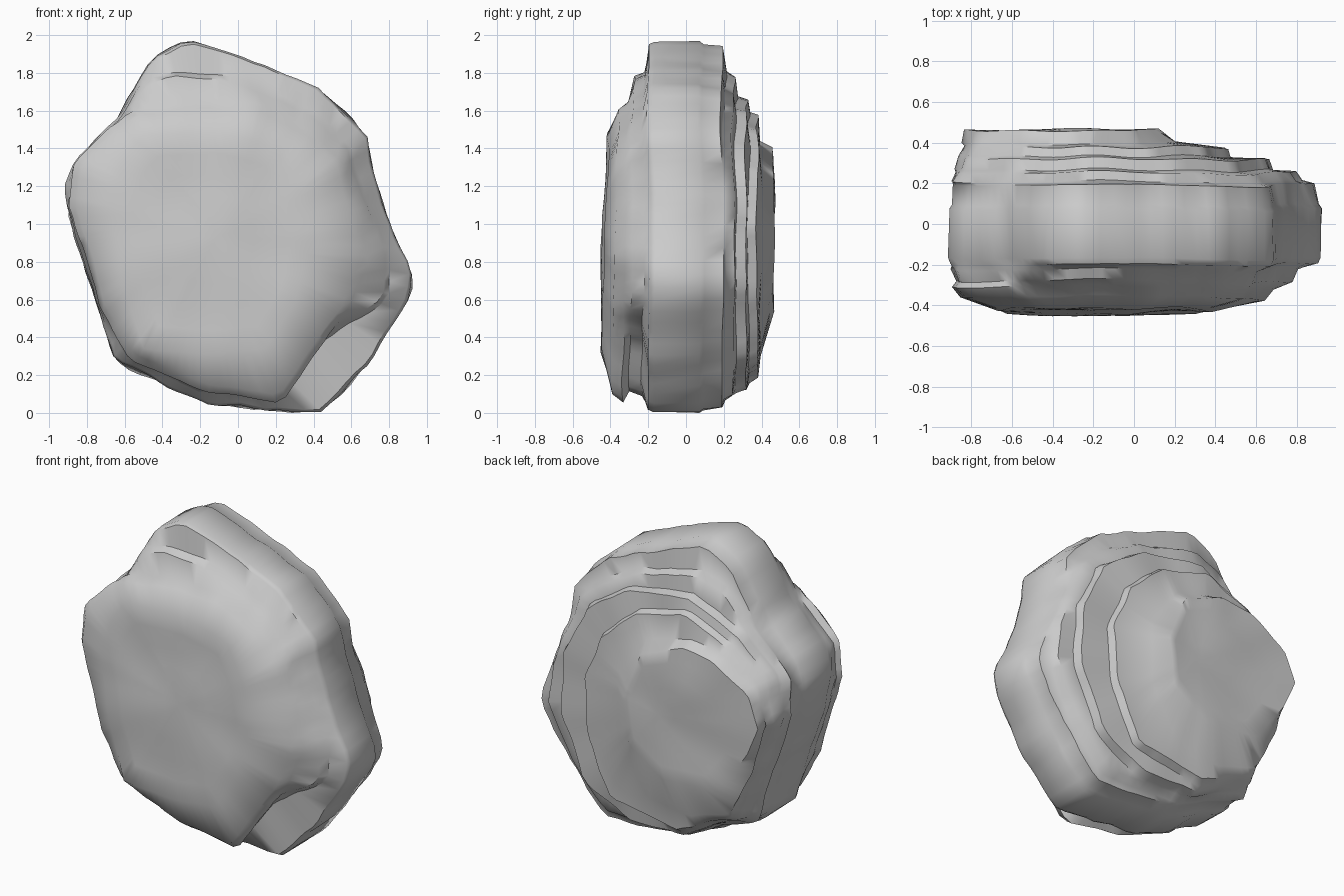
import bpy
import bmesh
import math
from mathutils import Vector, noise

default_cube = bpy.data.objects.get("Cube")
if default_cube:
    bpy.data.objects.remove(default_cube, do_unlink=True)

SIDES = 96
CENTRE = Vector((-0.1, 0.95))

# Outlines (x, z) of the rock layers, clockwise from the top
front_plateau = [(-.5, 1.48), (-.1, 1.5), (.2, 1.42), (.32, 1.2), (.38, .95), (.3, .6),
                 (.15, .36), (-.15, .32), (-.5, .36), (-.6, .7), (-.68, 1.1), (-.6, 1.35)]
front_shelf = [(-.55, 1.58), (-.3, 1.62), (.1, 1.62), (.35, 1.5), (.52, 1.33), (.6, 1.05),
               (.65, .82), (.55, .58), (.38, .35), (.22, .11), (-.15, .16), (-.55, .33),
               (-.7, .6), (-.86, 1.1), (-.82, 1.33)]
front_ledge = [(-.35, 1.83), (0, 1.78), (.4, 1.62), (.6, 1.42), (.68, 1.15), (.8, .88),
               (.8, .62), (.42, .38), (.22, .1), (-.2, .13), (-.6, .32), (-.75, .6),
               (-.9, 1.1), (-.87, 1.32), (-.66, 1.53), (-.5, 1.78)]
main_slab = [(-.27, 2), (0, 1.9), (.2, 1.83), (.42, 1.74), (.57, 1.6), (.68, 1.48),
             (.72, 1.25), (.81, 1.02), (.91, .77), (.91, .64), (.73, .33), (.45, .01),
             (.35, .01), (-.15, .06), (-.65, .29), (-.75, .6), (-.88, 1), (-.92, 1.22),
             (-.86, 1.35), (-.66, 1.55), (-.45, 1.9)]
back_ledge = [(-.27, 1.83), (.2, 1.72), (.45, 1.58), (.62, 1.42), (.7, 1.2), (.8, .95),
              (.82, .7), (.66, .35), (.4, .08), (-.15, .1), (-.65, .31), (-.9, 1.05),
              (-.89, 1.3), (-.62, 1.55), (-.45, 1.76)]
back_shelf = [(-.25, 1.69), (.2, 1.62), (.5, 1.42), (.66, 1.1), (.68, .7), (.52, .3),
              (.2, .12), (-.2, .14), (-.62, .34), (-.88, 1.05), (-.85, 1.3), (-.6, 1.53)]
back_step = [(-.25, 1.61), (.1, 1.52), (.35, 1.3), (.48, 1), (.45, .6), (.28, .26),
             (-.2, .18), (-.6, .36), (-.86, 1.05), (-.82, 1.28), (-.56, 1.48)]
back_shoulder = [(-.3, 1.45), (0, 1.38), (.2, 1.1), (.2, .7), (0, .36), (-.3, .32),
                 (-.6, .42), (-.76, .75), (-.85, 1.05), (-.78, 1.25), (-.55, 1.42)]
back_plateau = [(-.3, 1.42), (0, 1.3), (.12, 1), (.08, .7), (-.15, .55), (-.55, .57),
                (-.75, .85), (-.84, 1.05), (-.76, 1.24), (-.5, 1.39)]

# Strata from front to back: depth, outline, scale
layers = [(-.43, front_plateau, 1), (-.37, front_shelf, 1), (-.32, front_shelf, 1.05),
          (-.29, front_ledge, .97), (-.23, front_ledge, 1), (-.2, main_slab, .985),
          (-.17, main_slab, 1), (.07, main_slab, 1), (.09, main_slab, .985),
          (.19, main_slab, .97), (.205, back_ledge, 1), (.25, back_ledge, .97),
          (.265, back_shelf, 1), (.32, back_shelf, .98), (.335, back_step, 1),
          (.38, back_step, .97), (.395, back_shoulder, 1), (.46, back_plateau, 1)]


def radius(outline, angle):
    """Distance from the centre to the outline along one direction."""
    ray = Vector((math.cos(angle), math.sin(angle)))
    best = 0
    for i, point in enumerate(outline):
        a = Vector(outline[i - 1]) - CENTRE
        edge = Vector(point) - CENTRE - a
        det = ray.cross(edge)
        if abs(det) < 1e-9:
            continue
        along = a.cross(ray) / det
        if -1e-6 <= along <= 1 + 1e-6:
            best = max(best, a.cross(edge) / det)
    return best


def weathered(x, y, z):
    """Roughen a point and lean the front face back towards the top."""
    p = Vector((x, y, z))
    shrink = 1 + 0.015 * noise.noise(p * 3.5) + 0.015 * noise.noise(p * 8)
    x = CENTRE.x + (x - CENTRE.x) * shrink
    z = CENTRE.y + (z - CENTRE.y) * shrink
    y += 0.018 * noise.noise(Vector((x * 3, z * 3, 5)))
    y += max(0, -y - 0.2) * 0.15 * (z - CENTRE.y)
    return Vector((x, y, z))


# Rings of radii: both end caps taper to the middle
angles = [math.tau * i / SIDES for i in range(SIDES)]
shapes = [(y, [scale * radius(outline, a) for a in angles]) for y, outline, scale in layers]


def cap(shape, bulge):
    depth, radii = shape
    return [(depth + bulge * (1 - s), [r * s for r in radii]) for s in (0.2, 0.4, 0.6, 0.8)]


rings = cap(shapes[0], -0.02) + shapes + cap(shapes[-1], 0.006)[::-1]

# Loft the rings into one closed rock
bm = bmesh.new()
loops = []
for y, radii in rings:
    loops.append([bm.verts.new(weathered(CENTRE.x + r * math.cos(a), y,
                                         CENTRE.y + r * math.sin(a)))
                  for r, a in zip(radii, angles)])
for low, high in zip(loops, loops[1:]):
    for i in range(SIDES):
        bm.faces.new((low[i - 1], low[i], high[i], high[i - 1]))
for loop in (loops[0], loops[-1]):
    middle = bm.verts.new(sum((v.co for v in loop), Vector()) / SIDES)
    for i in range(SIDES):
        bm.faces.new((loop[i - 1], loop[i], middle))
bmesh.ops.recalc_face_normals(bm, faces=bm.faces)

# Rest the rock on the ground
ground = min(v.co.z for v in bm.verts)
bmesh.ops.translate(bm, verts=bm.verts, vec=(0, 0, -ground))

mesh = bpy.data.meshes.new("rock")
bm.to_mesh(mesh)
bm.free()
rock = bpy.data.objects.new("rock", mesh)
bpy.context.collection.objects.link(rock)

# Plain grey stone
stone = bpy.data.materials.new("grey stone")
stone.use_nodes = True
colour = (0.6, 0.6, 0.6, 1)
stone.diffuse_color = colour
shader = stone.node_tree.nodes["Principled BSDF"]
shader.inputs["Base Color"].default_value = colour
shader.inputs["Roughness"].default_value = 0.9
mesh.materials.append(stone)

# Smooth faces with crisp strata edges
bpy.ops.object.select_all(action='DESELECT')
rock.select_set(True)
bpy.context.view_layer.objects.active = rock
bpy.ops.object.shade_smooth_by_angle(angle=math.radians(50))
